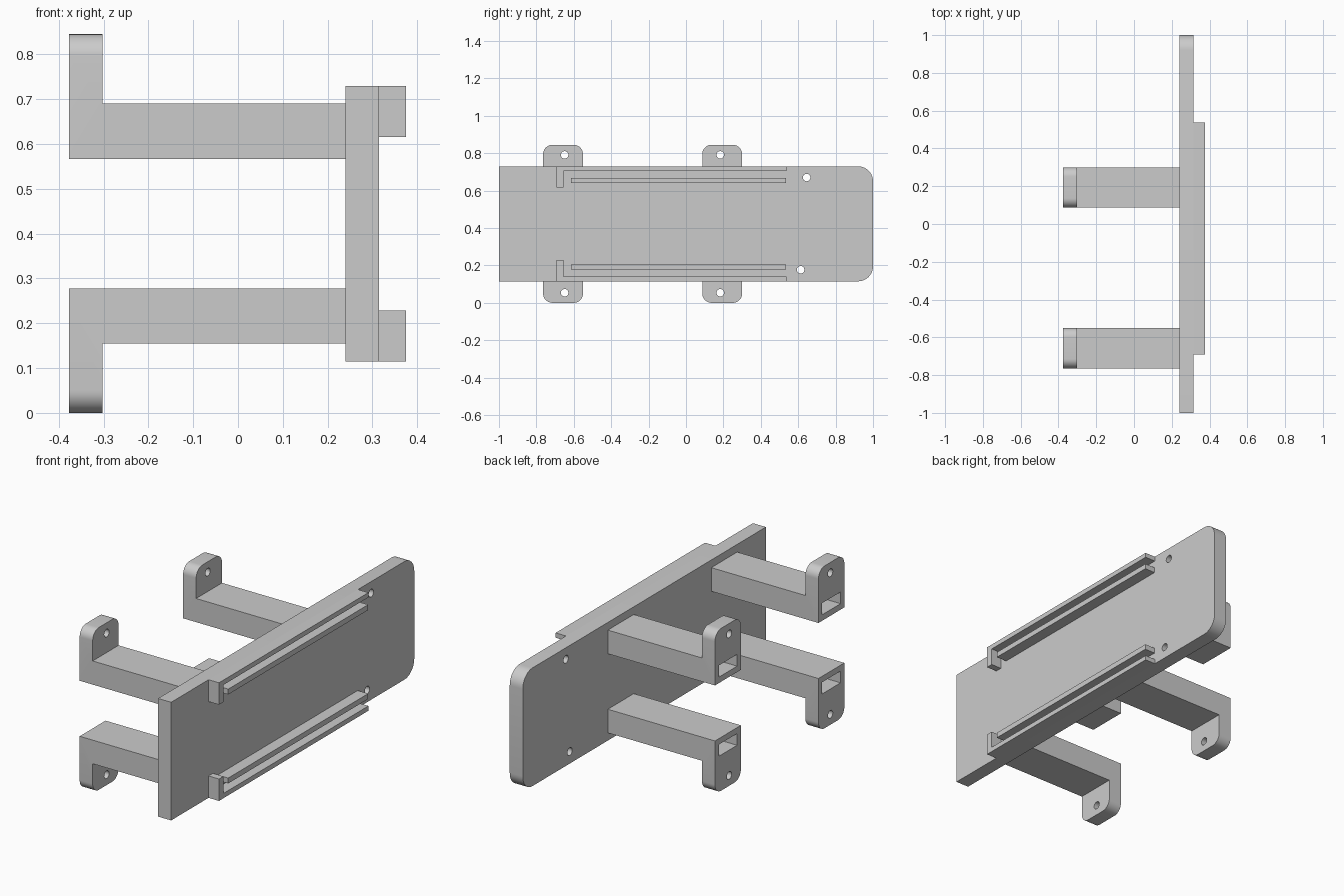
import bpy, bmesh, math
from mathutils import Matrix, Vector

cube = bpy.data.objects.get("Cube")
if cube:
    bpy.data.objects.remove(cube, do_unlink=True)

grey = bpy.data.materials.new("light_grey")
grey.use_nodes = True
colour = (0.6, 0.6, 0.6, 1)
grey.diffuse_color = colour
grey.node_tree.nodes["Principled BSDF"].inputs["Base Color"].default_value = colour

MID_Z = 0.4225             # height of the symmetry plane
BACK, FACE, RAIL = 0.24, 0.315, 0.375    # x of plate back, plate face, rail front
END, WALL = -0.377, 0.031  # x of the arm ends, tube wall


def side_z(z, side):
    """Height z on the upper side, or its mirror on the lower side."""
    return MID_Z + side * (z - MID_Z)


def finish(name, bm):
    bmesh.ops.recalc_face_normals(bm, faces=bm.faces)
    mesh = bpy.data.meshes.new(name)
    bm.to_mesh(mesh)
    bm.free()
    mesh.materials.append(grey)
    ob = bpy.data.objects.new(name, mesh)
    bpy.context.collection.objects.link(ob)
    return ob


def prism(name, points, depth, round_if=None, radius=0.05):
    """Extrude a closed 3D outline by depth; round x-parallel edges chosen by round_if."""
    bm = bmesh.new()
    face = bm.faces.new([bm.verts.new(p) for p in points])
    new = bmesh.ops.extrude_face_region(bm, geom=[face])["geom"]
    bmesh.ops.translate(bm, vec=depth, verts=[v for v in new if isinstance(v, bmesh.types.BMVert)])
    if round_if:
        picked = []
        for e in bm.edges:
            a, b = (v.co for v in e.verts)
            if abs(a.x - b.x) > 0.01 and round_if((a + b) / 2):
                picked.append(e)
        bmesh.ops.bevel(bm, geom=picked, offset=radius, segments=10, profile=0.5, affect="EDGES")
    return finish(name, bm)


def box(name, x, y, z):
    outline = [(x[0], y[0], z[0]), (x[0], y[1], z[0]), (x[0], y[1], z[1]), (x[0], y[0], z[1])]
    return prism(name, outline, (x[1] - x[0], 0, 0))


def drill(x, y, z, radius=0.02):
    """Cutter for a round hole along x."""
    bm = bmesh.new()
    bmesh.ops.create_cone(bm, cap_ends=True, segments=32, radius1=radius, radius2=radius, depth=0.2,
                          matrix=Matrix.Translation((x, y, z)) @ Matrix.Rotation(math.pi / 2, 4, "Y"))
    return finish("drill", bm)


def cut(ob, cutters):
    """Subtract the cutters, bake the result and remove them."""
    for c in cutters:
        c.hide_render = True
        mod = ob.modifiers.new("cut", "BOOLEAN")
        mod.operation, mod.solver, mod.object = "DIFFERENCE", "EXACT", c
    bpy.context.view_layer.update()
    deps = bpy.context.evaluated_depsgraph_get()
    mesh = bpy.data.meshes.new_from_object(ob.evaluated_get(deps))
    ob.modifiers.clear()
    ob.data = mesh
    for c in cutters:
        bpy.data.objects.remove(c, do_unlink=True)


def smooth(ob):
    bpy.ops.object.select_all(action="DESELECT")
    ob.select_set(True)
    bpy.context.view_layer.objects.active = ob
    bpy.ops.object.shade_smooth_by_angle(angle=math.radians(30))


# Main plate with a rounded rear end and two holes
bottom, top = 0.115, 0.73
plate = prism("plate", [(BACK, -1, bottom), (BACK, 1, bottom), (BACK, 1, top), (BACK, -1, top)],
              (FACE - BACK, 0, 0), lambda c: c.y > 0.9, 0.08)
cut(plate, [drill(0.28, 0.645, 0.67), drill(0.28, 0.613, 0.177)])
smooth(plate)

for side, level in ((1, "upper"), (-1, "lower")):
    # Outer guide rail with a stop at the front end, and the inner rail
    outline = [(-0.692, 0.73), (0.537, 0.73), (0.537, 0.705), (-0.656, 0.705),
               (-0.656, 0.616), (-0.692, 0.616)]
    prism(level + "_guide_rail", [(FACE, y, side_z(z, side)) for y, z in outline],
          (RAIL - FACE, 0, 0))
    box(level + "_inner_rail", (FACE, RAIL), (-0.616, 0.535),
        (side_z(0.64, side), side_z(0.668, side)))

    # Hollow arms ending in rounded, drilled mounting tabs
    for y0, hole_y, place in ((-0.764, -0.649, "front"), (0.087, 0.183, "rear")):
        width = 0.213
        outline = [(END, 0.567), (BACK, 0.567), (BACK, 0.69), (-0.302, 0.69),
                   (-0.302, 0.845), (END, 0.845)]
        arm = prism(f"{level}_{place}_arm", [(x, y0, side_z(z, side)) for x, z in outline],
                    (0, width, 0), lambda c: abs(c.z - MID_Z) > 0.4)
        bore = box("bore", (END - 0.1, BACK + 0.05), (y0 + WALL, y0 + width - WALL),
                   sorted((side_z(0.567 + WALL, side), side_z(0.69 - WALL, side))))
        cut(arm, [bore, drill(-0.34, hole_y, side_z(0.791, side))])
        smooth(arm)
